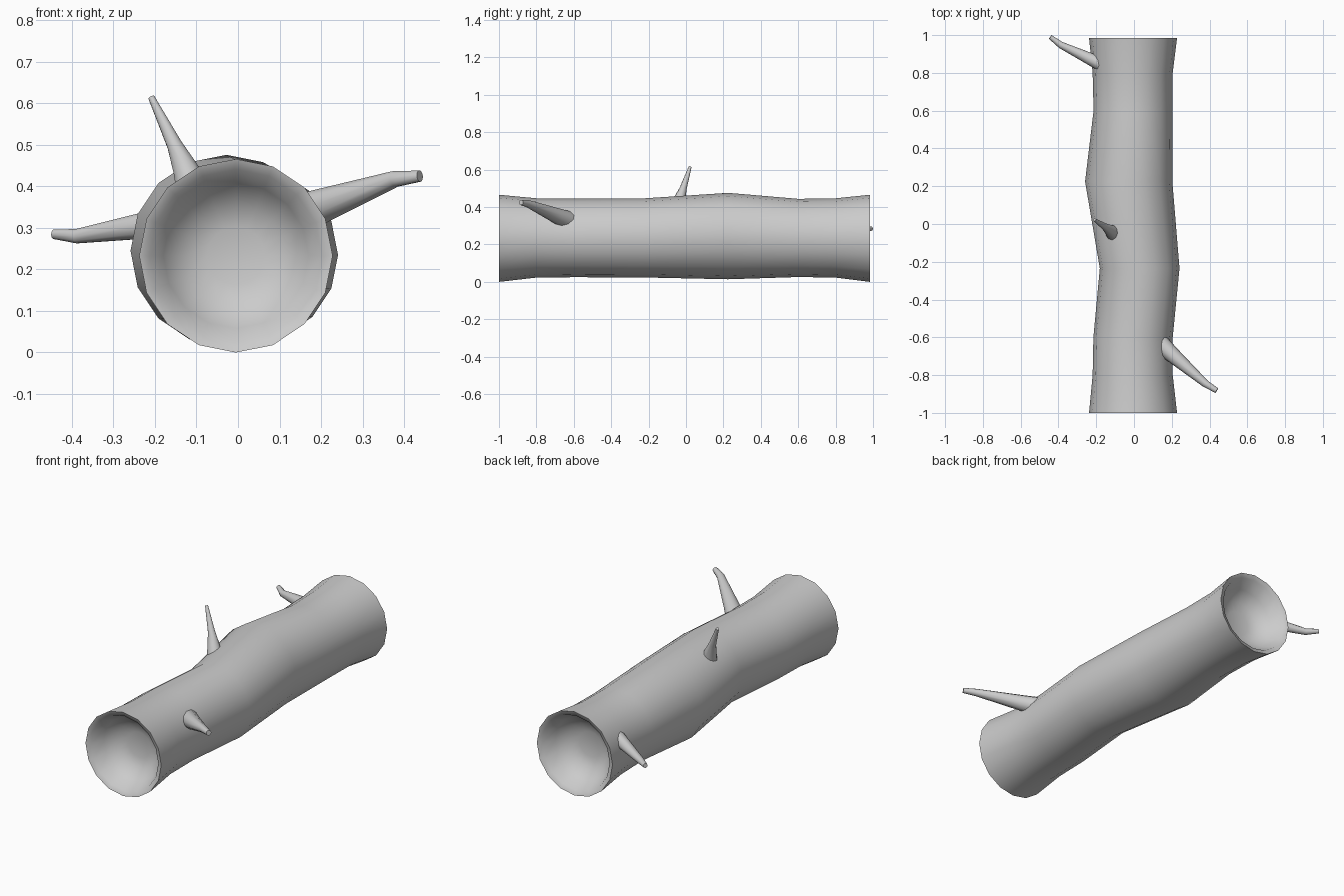
import bpy, bmesh, math
from mathutils import Vector

if "Cube" in bpy.data.objects:
    bpy.data.objects.remove(bpy.data.objects["Cube"])


def loft(name, rings, sides, angle, phase=0.0, axis=None):
    """Skin circular rings (x, y, z, radius); axis=None makes each ring follow the path."""
    bm = bmesh.new()
    pts = [Vector(r[:3]) for r in rings]
    loops = []
    for i, r in enumerate(rings):
        d = axis or (pts[min(i + 1, len(pts) - 1)] - pts[max(i - 1, 0)]).normalized()
        side = d.cross(Vector((0, 0, 1))).normalized()
        up = side.cross(d)
        ring = []
        for k in range(sides):
            a = 2 * math.pi * k / sides + phase
            ring.append(bm.verts.new(pts[i] + r[3] * (math.cos(a) * side + math.sin(a) * up)))
        loops.append(ring)
    for a, b in zip(loops, loops[1:]):
        for k in range(sides):
            n = (k + 1) % sides
            bm.faces.new((a[k], a[n], b[n], b[k]))
    # close both ends with a fan
    for ring, c in ((loops[0], pts[0]), (loops[-1], pts[-1])):
        hub = bm.verts.new(c)
        for k in range(sides):
            bm.faces.new((ring[k], ring[(k + 1) % sides], hub))
    bmesh.ops.recalc_face_normals(bm, faces=bm.faces)
    mesh = bpy.data.meshes.new(name)
    bm.to_mesh(mesh)
    bm.free()
    ob = bpy.data.objects.new(name, mesh)
    bpy.context.collection.objects.link(ob)
    bpy.ops.object.select_all(action='DESELECT')
    ob.select_set(True)
    bpy.context.view_layer.objects.active = ob
    bpy.ops.object.shade_smooth_by_angle(angle=math.radians(angle))
    return ob


def hollow(y, s):
    """Rings of a bowl sunk into a log end, deepest first; s points into the log."""
    return [(-0.005, y + s * d, 0.233, r)
            for d, r in ((0.14, 0.07), (0.125, 0.12), (0.08, 0.175), (0.01, 0.208))]


# Log: 16-sided wavy trunk with a hollowed bowl at each end
trunk = [
    (-0.005, -1.00, 0.233, 0.233),
    (-0.007, -0.80, 0.235, 0.212),
    (-0.005, -0.60, 0.235, 0.210),
    (0.030, -0.235, 0.235, 0.211),
    (-0.028, 0.225, 0.245, 0.231),
    (-0.005, 0.60, 0.235, 0.209),
    (-0.007, 0.80, 0.235, 0.212),
    (-0.005, 0.985, 0.233, 0.233),
]
loft("log", hollow(-1.0, 1) + trunk + hollow(0.985, -1)[::-1],
     16, 60, math.pi / 2, Vector((0, 1, 0)))

# Broken twigs, from inside the trunk to the tip
twigs = {
    "right_twig": [(0.14, -0.635, 0.33, 0.050), (0.20, -0.690, 0.353, 0.042),
                   (0.378, -0.845, 0.418, 0.020), (0.438, -0.882, 0.425, 0.014)],
    "left_twig": [(-0.16, 0.840, 0.315, 0.040), (-0.235, 0.875, 0.304, 0.032),
                  (-0.388, 0.948, 0.280, 0.018), (-0.443, 0.990, 0.285, 0.012)],
    "top_twig": [(-0.112, -0.046, 0.40, 0.040), (-0.126, -0.035, 0.44, 0.032),
                 (-0.153, -0.015, 0.50, 0.019), (-0.209, 0.022, 0.615, 0.008)],
}
for name, rings in twigs.items():
    loft(name, rings, 10, 50)
